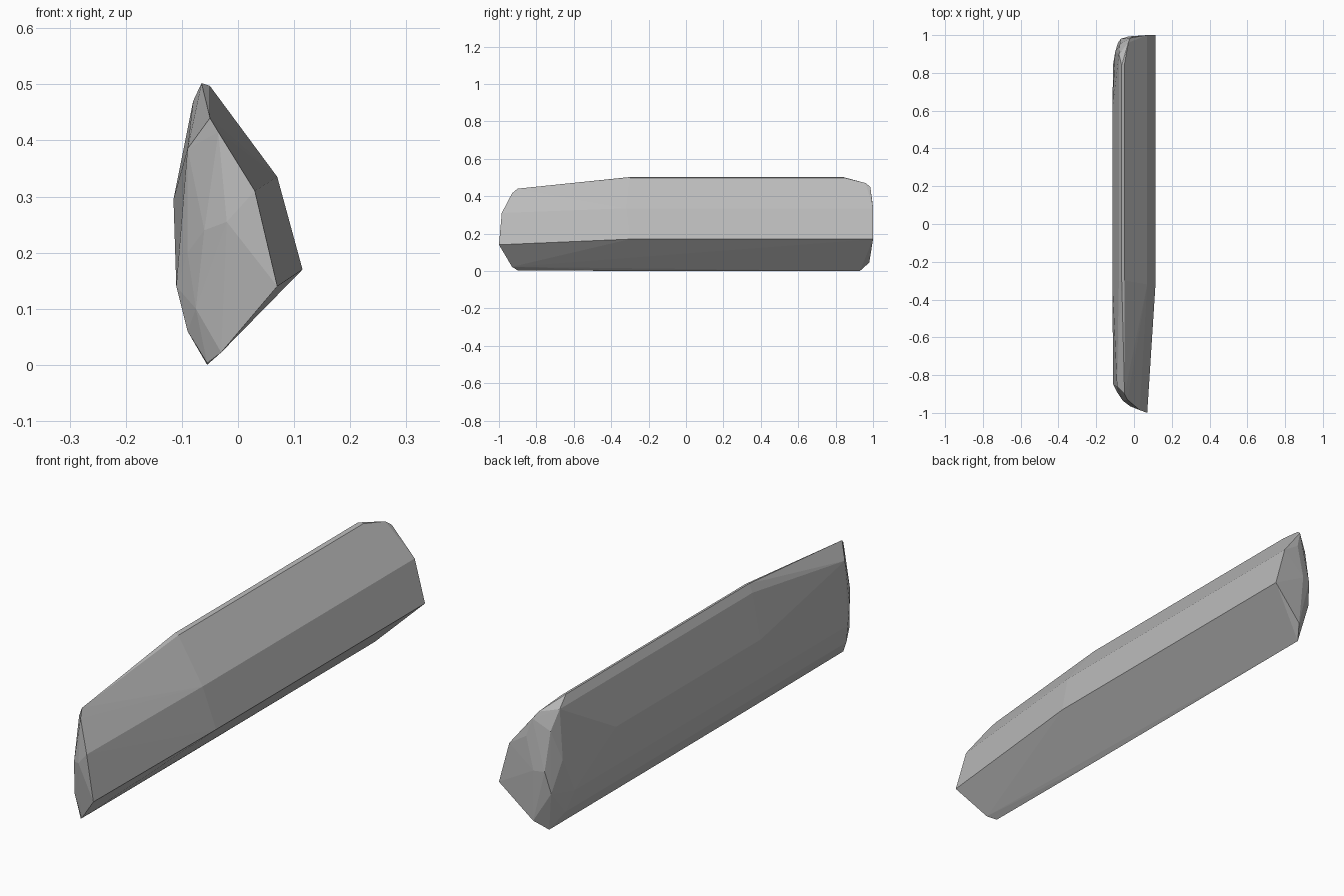
import bpy, bmesh

grey = bpy.data.materials.new("stone_grey")
grey.diffuse_color = (0.5, 0.5, 0.5, 1)

# main cross-section: x, z, then y where the edge starts and ends
body = [(-0.055, 0.0, -0.28, 0.93), (0.115, 0.17, -0.3, 1.0),
        (0.07, 0.335, -0.32, 1.0), (-0.05, 0.497, -0.3, 0.85),
        (-0.065, 0.502, -0.3, 0.84), (-0.08, 0.47, -0.3, 0.9),
        (-0.115, 0.295, -0.3, 0.6), (-0.11, 0.14, -0.85, 0.85),
        (-0.09, 0.06, -0.87, 0.88)]
points = [(x, y, z) for x, z, y0, y1 in body for y in (y0, y1)]

# tapered, rounded front end (x, y, z)
points += [(0.07, -1.0, 0.14), (0.03, -0.985, 0.31), (-0.05, -0.9, 0.44),
           (-0.035, -0.93, 0.415), (-0.09, -0.86, 0.385), (-0.055, -0.9, 0.003),
           (-0.03, -0.93, 0.022), (-0.02, -0.965, 0.255), (-0.06, -0.935, 0.24),
           (-0.09, -0.89, 0.2), (-0.075, -0.91, 0.1)]

# blunt, chipped back end
points += [(-0.03, 0.96, 0.47), (-0.02, 0.985, 0.45), (0.0, 0.995, 0.38),
           (-0.02, 0.98, 0.045), (-0.07, 0.98, 0.25), (-0.03, 0.993, 0.25),
           (-0.085, 0.96, 0.16), (-0.1, 0.91, 0.28), (-0.075, 0.95, 0.4)]

# wrap the points into a faceted solid
bm = bmesh.new()
for p in points:
    bm.verts.new(p)
hull = bmesh.ops.convex_hull(bm, input=bm.verts)
loose = {g for g in hull["geom_interior"] + hull["geom_unused"]
         if isinstance(g, bmesh.types.BMVert)}
bmesh.ops.delete(bm, geom=list(loose), context='VERTS')
bmesh.ops.recalc_face_normals(bm, faces=bm.faces)
mesh = bpy.data.meshes.new("stone_shard")
bm.to_mesh(mesh)
bm.free()
mesh.materials.append(grey)
shard = bpy.data.objects.new("stone_shard", mesh)
bpy.context.collection.objects.link(shard)
